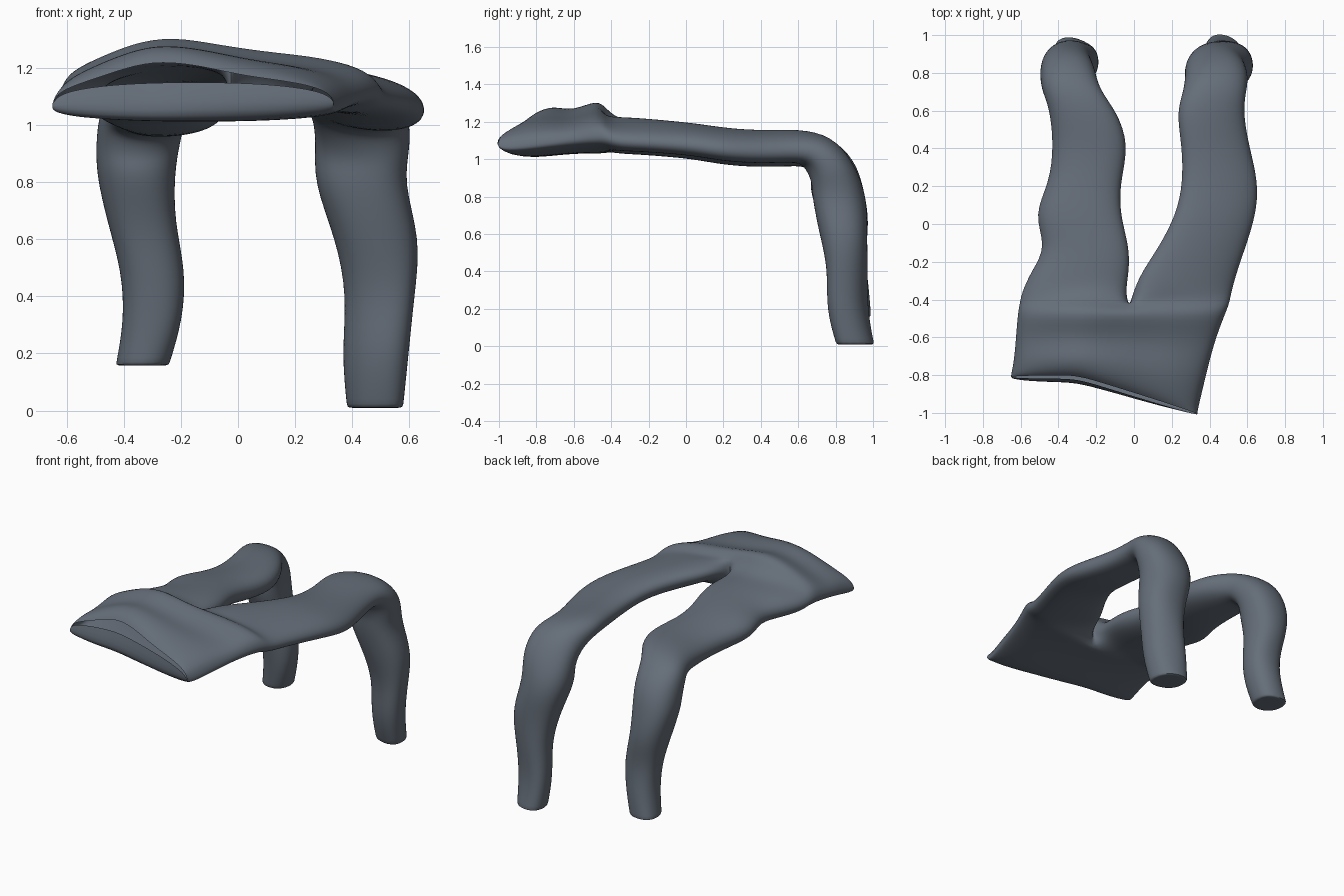
import bpy, bmesh, math

cube = bpy.data.objects.get("Cube")
if cube:
    bpy.data.objects.remove(cube, do_unlink=True)

cloth = bpy.data.materials.new("slate grey cloth")
cloth.use_nodes = True
colour = (0.13, 0.155, 0.19, 1)
cloth.diffuse_color = colour
cloth.node_tree.nodes["Principled BSDF"].inputs["Base Color"].default_value = colour

HIP_N, LEG_N = 24, 16
bm = bmesh.new()


def power(v, e):
    return math.copysign(abs(v) ** e, v)


def bridge(a, b):
    for i in range(len(a)):
        j = (i + 1) % len(a)
        bm.faces.new((a[i], a[j], b[j], b[i]))


def hip_ring(y_top, y_bot, x0, x1, z_bot, z_edge, z_top, slant):
    """Flat oval across the hips, starting at top centre and going towards +x."""
    ring = []
    for i in range(HIP_N):
        a = math.pi / 2 - math.tau * i / HIP_N
        x = (x0 + x1) / 2 + (x1 - x0) / 2 * power(math.cos(a), 0.9)
        s = power(math.sin(a), 0.75)
        z = z_edge + abs(s) * ((z_top if s > 0 else z_bot) - z_edge)
        if s > 0:                       # raised fold on the right hip
            z += 0.06 * s * math.exp(-((x + 0.27) / 0.2) ** 2)
        y = (y_top + y_bot) / 2 + s * (y_top - y_bot) / 2
        y -= slant * max(0, x + 0.3)
        ring.append(bm.verts.new((x, y, z)))
    return ring


def leg_ring(x0, x1, y, z, half, pitch, roll):
    """Flattened tube section, its first point at the upper inner side of the +x leg."""
    ring, p = [], math.radians(pitch)
    for i in range(LEG_N):
        a = math.radians(135) - math.tau * i / LEG_N
        u = (x1 - x0) / 2 * power(math.cos(a), 0.9)
        n = half * power(math.sin(a), 0.85) - roll * u
        ring.append(bm.verts.new(((x0 + x1) / 2 + u, y + n * math.sin(p), z + n * math.cos(p))))
    return ring


# Waist opening and hips
hips = [
    (-.80, -.82, -.65, .34, 1.15, 1.07, 1.17, .31),
    (-.77, -.86, -.66, .34, 1.01, 1.05, 1.21, .28),
    (-.70, -.76, -.64, .38, 1.01, 1.07, 1.24, .14),
    (-.60, -.60, -.63, .43, 1.03, 1.10, 1.21, .03),
    (-.47, -.47, -.62, .49, 1.03, 1.12, 1.28, 0),
    (-.42, -.42, -.61, .51, 1.03, 1.11, 1.22, 0),
]
rings = [hip_ring(*h) for h in hips]
for a, b in zip(rings, rings[1:]):
    bridge(a, b)

# Split the last hip ring into two leg openings at the crotch
last, half_n = rings[-1], HIP_N // 2
top, bottom = last[0], last[half_n]
for v in (top, bottom):
    v.co.x, v.co.y = -.025, -.45
crotch = [bm.verts.new(bottom.co.lerp(top.co, k / 4)) for k in (1, 2, 3)]
left_start = last[:half_n + 1] + crotch
right_start = [last[0]] + last[:half_n - 1:-1] + crotch

# Shared leg path: y, z, half thickness, pitch
path = [
    (-.36, 1.12, .09, 5), (-.25, 1.115, .09, 5), (-.12, 1.105, .09, 5), (.05, 1.09, .09, 5),
    (.22, 1.06, .095, 3), (.42, 1.05, .095, -5), (.6, 1.06, .095, 0), (.71, 1.04, .11, 35),
    (.79, .93, .125, 62), (.815, .8, .15, 90), (.845, .6, .13, 90), (.86, .4, .105, 90),
    (.865, .2, .105, 90), (.9, .01, .1, 90),
]
left_x = [(-.01, .52), (.04, .55), (.13, .595), (.22, .65), (.255, .665), (.25, .61), (.22, .58),
          (.26, .60), (.27, .61), (.26, .58), (.34, .645), (.38, .62), (.36, .60), (.38, .58)]
right_x = [(-.60, -.04), (-.55, -.02), (-.465, -.02), (-.54, -.07), (-.45, -.07), (-.43, -.02),
           (-.45, -.09), (-.49, -.18), (-.50, -.20), (-.50, -.22), (-.46, -.22), (-.41, -.18),
           (-.40, -.19), (-.43, -.24)]

# Legs, with hems closed: the left one hangs lower, lies thinner and twists below the knee
for start, widths, drop, lift, thin, roll, twist, side in (
        (left_start, left_x, 1, .015, .88, .16, .08, 1),
        (right_start, right_x, .85, 0, 1, -.06, .02, -1)):
    previous = start
    for k, ((x0, x1), (y, z, half, pitch)) in enumerate(zip(widths, path)):
        if k < 7:
            z, half, r = z + lift, half * thin, roll
        else:
            r = twist * max(0, k - 9)
        if z < 1:
            z = 1 - (1 - z) * drop
        ends = sorted((x0 * side, x1 * side))
        ring = leg_ring(*ends, y, z, half, pitch, r * side)
        for v in ring:
            v.co.x *= side
        bridge(previous, ring)
        previous = ring
    hem = [bm.verts.new(v.co) for v in previous]
    bridge(previous, hem)
    bm.faces.new(hem)

# Soft creases around the knees and shins
for v in bm.verts:
    if v.co.y > .6:
        v.co.y += .01 * math.sin(v.co.z * 19 + v.co.x * 14)

bmesh.ops.recalc_face_normals(bm, faces=bm.faces)
mesh = bpy.data.meshes.new("trousers")
bm.to_mesh(mesh)
bm.free()
mesh.materials.append(cloth)
trousers = bpy.data.objects.new("trousers", mesh)
bpy.context.collection.objects.link(trousers)
sub = trousers.modifiers.new("soft cloth", 'SUBSURF')
sub.levels = sub.render_levels = 2
bpy.context.view_layer.objects.active = trousers
trousers.select_set(True)
bpy.ops.object.modifier_apply(modifier=sub.name)
bpy.ops.object.shade_smooth_by_angle(angle=math.radians(50))
